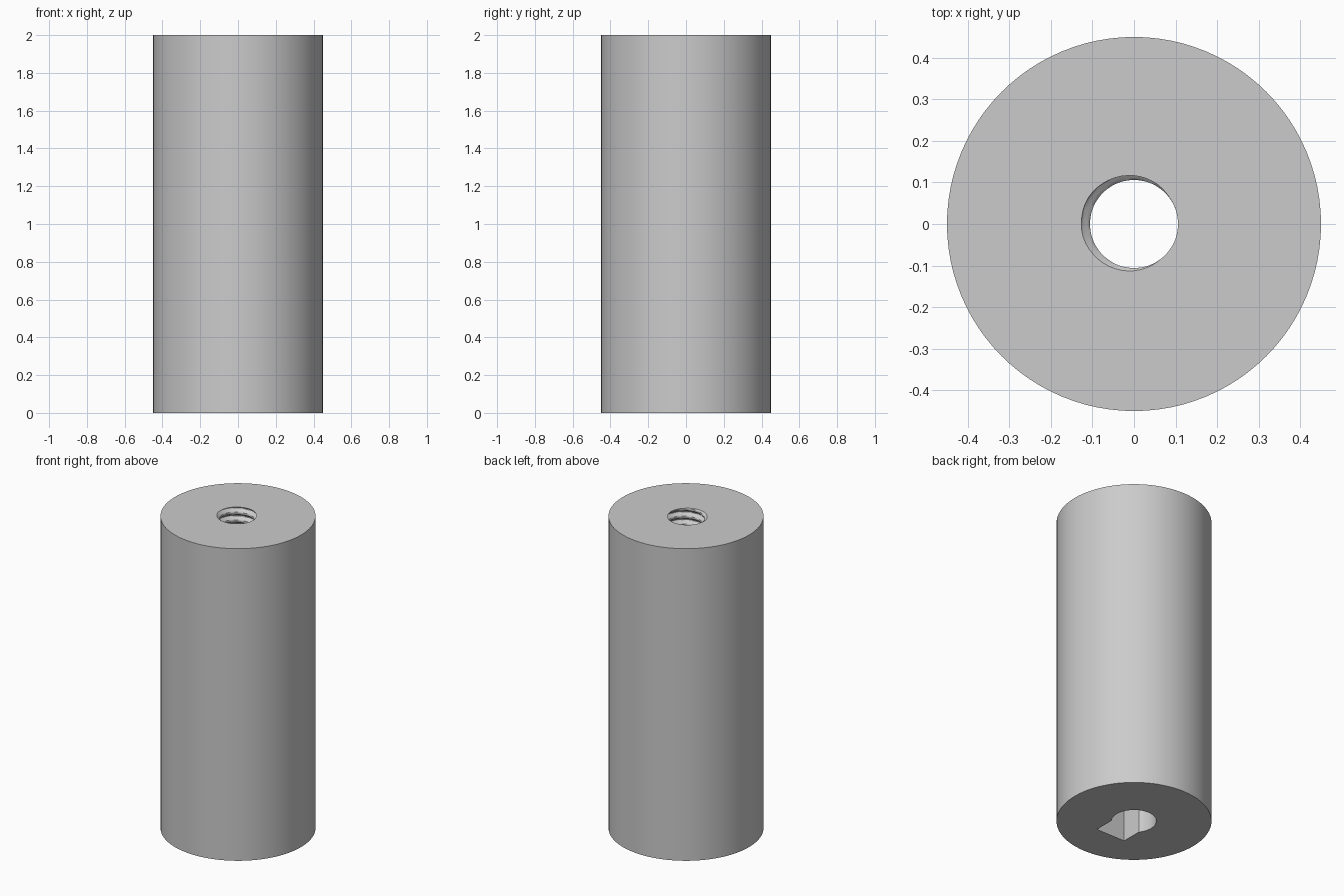
import bpy
import bmesh
import math

if "Cube" in bpy.data.objects:
    bpy.data.objects.remove(bpy.data.objects["Cube"], do_unlink=True)

HEIGHT = 2.0
RADIUS = 0.45
MINOR, MAJOR = 0.106, 0.127   # thread crest and root radii
PITCH = 0.05
RECESS = 0.5                  # depth of the plain bore and key slot

grey = bpy.data.materials.new("plain grey")
grey.use_nodes = True
colour = (0.6, 0.6, 0.6, 1)
grey.diffuse_color = colour
grey.node_tree.nodes["Principled BSDF"].inputs["Base Color"].default_value = colour


def add_object(name, bm):
    bmesh.ops.recalc_face_normals(bm, faces=bm.faces)
    mesh = bpy.data.meshes.new(name)
    bm.to_mesh(mesh)
    bm.free()
    mesh.materials.append(grey)
    obj = bpy.data.objects.new(name, mesh)
    bpy.context.collection.objects.link(obj)
    return obj


def loft(name, radius_at, heights, sides):
    """Closed round solid whose radius depends on angle and height."""
    bm = bmesh.new()
    rings = []
    for z in heights:
        ring = []
        for i in range(sides):
            a = math.tau * i / sides
            r = radius_at(a, z)
            ring.append(bm.verts.new((r * math.cos(a), r * math.sin(a), z)))
        rings.append(ring)
    for low, high in zip(rings, rings[1:]):
        for i in range(sides):
            j = (i + 1) % sides
            bm.faces.new((low[i], low[j], high[j], high[i]))
    bm.faces.new(rings[0][::-1])
    bm.faces.new(rings[-1])
    return add_object(name, bm)


def box(name, x0, x1, y0, y1, z0, z1):
    bm = bmesh.new()
    bmesh.ops.create_cube(bm, size=1)
    for v in bm.verts:
        v.co = (x1 if v.co.x > 0 else x0, y1 if v.co.y > 0 else y0,
                z1 if v.co.z > 0 else z0)
    return add_object(name, bm)


def thread_radius(a, z):
    """V thread with a flat crest, rising anticlockwise."""
    turn = ((a - math.radians(170)) / math.tau - (z - HEIGHT) / PITCH) % 1
    away = min(turn, 1 - turn)
    depth = min(1, max(0, (0.375 - away) / 0.315))
    return MINOR + (MAJOR - MINOR) * depth


def cut(target, cutter):
    cutter.hide_render = True
    mod = target.modifiers.new("cut", "BOOLEAN")
    mod.operation = "DIFFERENCE"
    mod.solver = "EXACT"
    mod.object = cutter
    bpy.context.view_layer.objects.active = target
    bpy.ops.object.modifier_apply(modifier=mod.name)
    bpy.data.objects.remove(cutter, do_unlink=True)


# Solid cylinder
body = loft("threaded_cylinder", lambda a, z: RADIUS, (0, HEIGHT), 96)

# Plain bore and key slot in the underside
cut(body, loft("lower_bore", lambda a, z: 0.13, (-0.1, RECESS), 64))
cut(body, box("key_slot", -0.103, 0.103, -0.212, 0, -0.1, RECESS))

# Threaded bore through the top
start, step = RECESS - 0.033, PITCH / 12
rows = int((HEIGHT + 0.03 - start) / step)
cut(body, loft("thread_cutter", thread_radius,
               [start + i * step for i in range(rows + 1)], 48))

# Smooth round walls, sharp rims
bpy.ops.object.select_all(action="DESELECT")
body.select_set(True)
bpy.context.view_layer.objects.active = body
bpy.ops.object.shade_smooth_by_angle(angle=math.radians(30))
